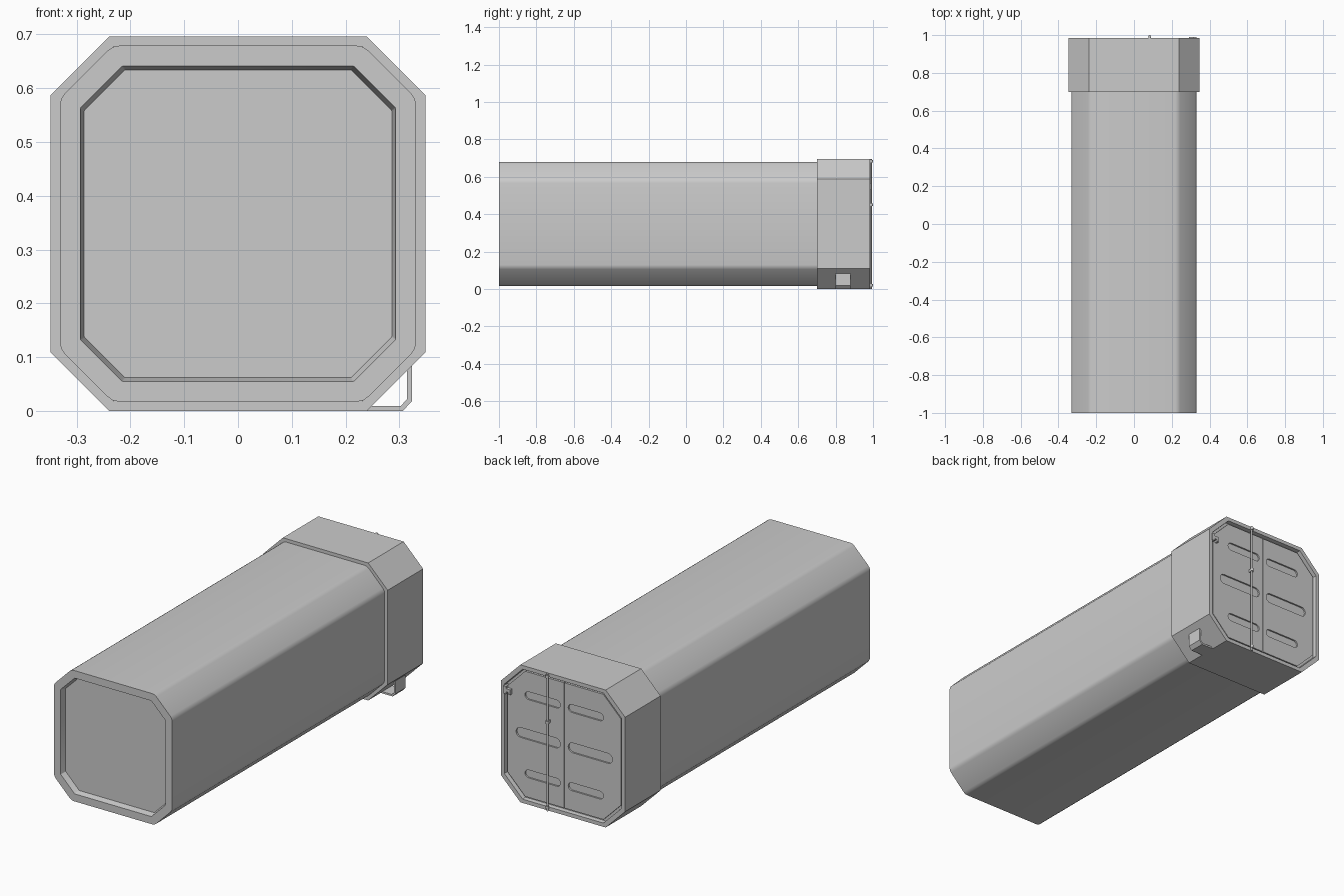
import bpy, bmesh, math

if "Cube" in bpy.data.objects:
    bpy.data.objects.remove(bpy.data.objects["Cube"])

ZC = 0.348  # height of the long axis


def octagon(half, chamfer, soft=0.0):
    """Chamfered square in x/z; soft > 0 rounds each corner with three points."""
    a, b = half, half - chamfer
    pts = [(a, -b), (a, b), (b, a), (-b, a), (-a, b), (-a, -b), (-b, -a), (b, -a)]
    if soft:
        out = []
        for i, (x, z) in enumerate(pts):
            def toward(q):
                d = math.hypot(q[0] - x, q[1] - z)
                return x + (q[0] - x) * soft / d, z + (q[1] - z) * soft / d
            p, n = toward(pts[i - 1]), toward(pts[(i + 1) % 8])
            mid = ((p[0] + n[0]) / 4 + x / 2, (p[1] + n[1]) / 4 + z / 2)
            out += [p, mid, n]
        pts = out
    return [(x, z + ZC) for x, z in pts]


def loft(name, rings, smooth=None, cap_start=True):
    """Skin a list of (x/z profile, y) rings and cap the ends."""
    bm = bmesh.new()
    loops = [[bm.verts.new((x, y, z)) for x, z in prof] for prof, y in rings]
    n = len(loops[0])
    for a, b in zip(loops, loops[1:]):
        for i in range(n):
            j = (i + 1) % n
            bm.faces.new((a[i], a[j], b[j], b[i]))
    if cap_start:
        bm.faces.new(loops[0][::-1])
    bm.faces.new(loops[-1])
    bmesh.ops.recalc_face_normals(bm, faces=bm.faces)
    me = bpy.data.meshes.new(name)
    bm.to_mesh(me)
    bm.free()
    ob = bpy.data.objects.new(name, me)
    bpy.context.collection.objects.link(ob)
    if smooth:
        activate(ob)
        bpy.ops.object.shade_smooth_by_angle(angle=math.radians(smooth))
    return ob


def activate(ob):
    bpy.ops.object.select_all(action='DESELECT')
    ob.select_set(True)
    bpy.context.view_layer.objects.active = ob


def prism(name, prof, y0, y1):
    return loft(name, [(prof, y0), (prof, y1)])


def capsule(x0, x1, z, r):
    """Horizontal slot outline."""
    pts = []
    for cx, start in ((x1 - r, -90), (x0 + r, 90)):
        for k in range(9):
            t = math.radians(start + k * 22.5)
            pts.append((cx + r * math.cos(t), z + r * math.sin(t)))
    return pts


def rod(name, r, z0, z1, y, x=0.083, sides=12):
    bpy.ops.mesh.primitive_cylinder_add(vertices=sides, radius=r, depth=z1 - z0,
                                        location=(x, y, (z0 + z1) / 2))
    ob = bpy.context.object
    ob.name = name
    bpy.ops.object.shade_smooth_by_angle(angle=math.radians(35))
    return ob


# Long body with a recessed front panel
loft("body", [(octagon(0.331, 0.098, 0.014), 0.72),
              (octagon(0.331, 0.098, 0.014), -1.0),
              (octagon(0.293, 0.078, 0.002), -1.0),
              (octagon(0.286, 0.076, 0.002), -0.97)], smooth=30)

# Rear collar with a stepped rim
loft("rear_collar", [(octagon(0.329, 0.098), 0.70),
                     (octagon(0.348, 0.109), 0.70),
                     (octagon(0.348, 0.109), 0.984),
                     (octagon(0.329, 0.103), 0.984),
                     (octagon(0.327, 0.102), 0.962)], cap_start=False)

# Two rear doors, each with three pressed slots
h, c, gap = 0.317, 0.098, 0.002
for side, label in ((1, "left"), (-1, "right")):
    prof = [(gap, -h), (h - c, -h), (h, -h + c), (h, h - c), (h - c, h), (gap, h)]
    door = prism("rear_door_" + label, [(side * x, z + ZC) for x, z in prof], 0.955, 0.974)
    for z, x1, r in ((0.15, 0.22, 0.02), (ZC, 0.27, 0.025), (0.546, 0.22, 0.02)):
        outline = [(side * x, zz) for x, zz in capsule(0.022, x1, z, r)]
        cutter = prism("slot_cutter", outline, 0.966, 1.0)
        cutter.hide_render = True
        activate(door)
        mod = door.modifiers.new("slot", 'BOOLEAN')
        mod.operation, mod.object, mod.solver = 'DIFFERENCE', cutter, 'EXACT'
        bpy.ops.object.modifier_apply(modifier=mod.name)
        bpy.data.objects.remove(cutter)

# Vertical locking rod with its clamps and handle knob
rod("lock_rod", 0.005, 0.0, 0.696, 0.989)
for i, z in enumerate((0.02, 0.45, 0.682)):
    rod("rod_clamp_%d" % (i + 1), 0.008, z - 0.007, z + 0.007, 0.992)
prism("handle_mount", [(0.077, 0.443), (0.089, 0.443), (0.089, 0.457), (0.077, 0.457)],
      0.97, 0.99)

# Small notched latch on the rim
prism("rim_latch", [(0.292, 0.53), (0.303, 0.53), (0.303, 0.541), (0.316, 0.541),
                    (0.316, 0.53), (0.332, 0.53), (0.332, 0.568), (0.316, 0.568),
                    (0.316, 0.557), (0.292, 0.557)], 0.96, 0.99)

# Hollow corner bracket on the lower chamfer
prism("corner_bracket", [(0.236, 0.0), (0.306, 0.0), (0.323, 0.018), (0.323, 0.088),
                         (0.314, 0.079), (0.314, 0.022), (0.302, 0.009), (0.245, 0.009)],
      0.80, 0.88)
